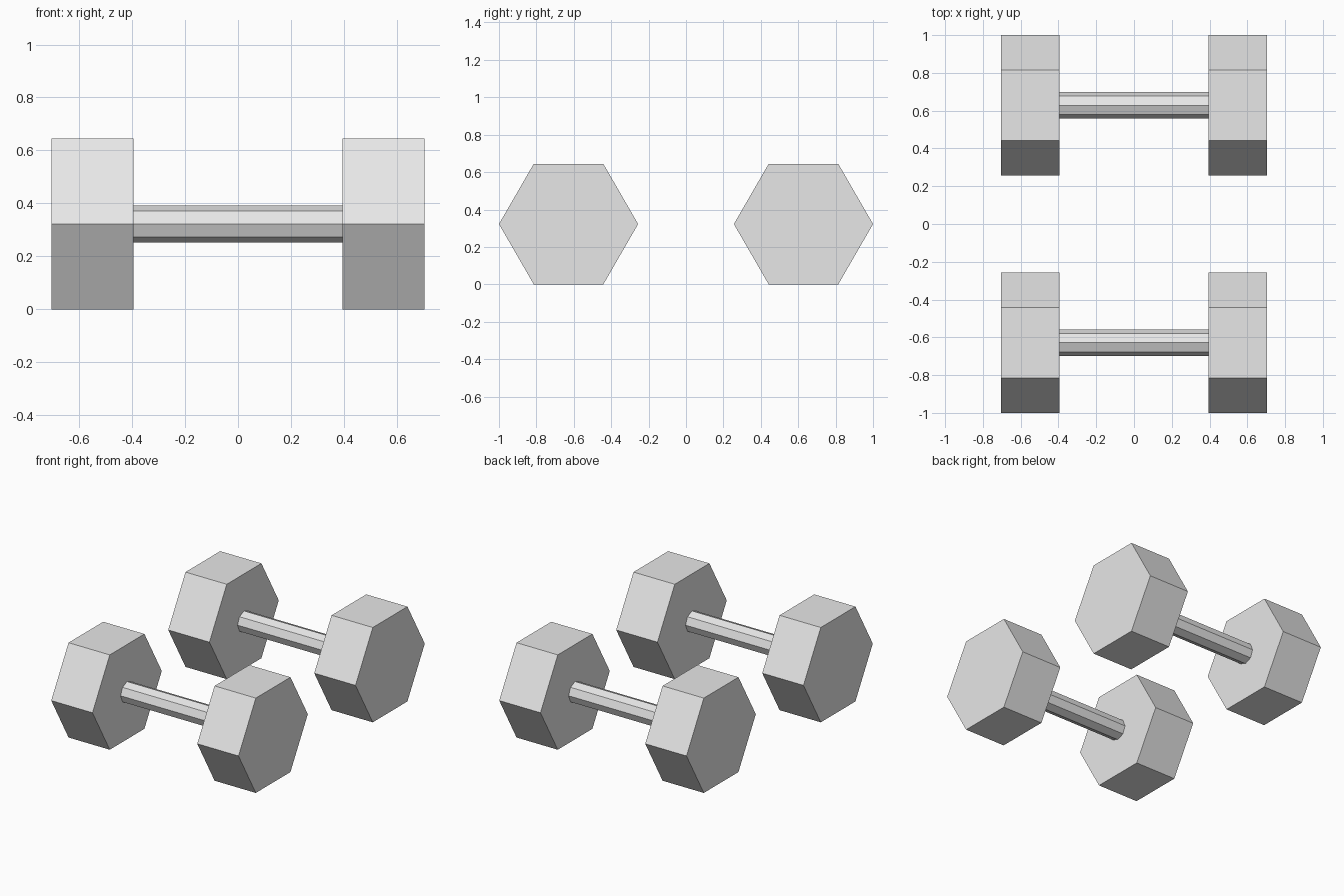
import bpy
import math

default_cube = bpy.data.objects.get("Cube")
if default_cube:
    bpy.data.objects.remove(default_cube, do_unlink=True)

HEAD_RADIUS = 0.372
CENTRE_Y = 1 - HEAD_RADIUS
CENTRE_Z = HEAD_RADIUS * math.cos(math.radians(30))
INNER_X, OUTER_X = 0.394, 0.704

grey = bpy.data.materials.new("light_grey")
grey.use_nodes = True
grey.diffuse_color = (0.8, 0.8, 0.8, 1)
grey.node_tree.nodes["Principled BSDF"].inputs["Base Color"].default_value = grey.diffuse_color


def add_prism(name, sides, radius, x_start, x_end, y):
    """Flat-sided prism lying along x."""
    bpy.ops.mesh.primitive_cylinder_add(
        vertices=sides, radius=radius, depth=x_end - x_start,
        location=((x_start + x_end) / 2, y, CENTRE_Z),
        rotation=(0, math.radians(90), 0))
    part = bpy.context.object
    part.name = name
    part.data.materials.append(grey)


# Two identical dumbbells, one in front of the other
for place, y in (("front", -CENTRE_Y), ("back", CENTRE_Y)):
    # Hexagonal weights
    add_prism(place + "_left_weight", 6, HEAD_RADIUS, INNER_X, OUTER_X, y)
    add_prism(place + "_right_weight", 6, HEAD_RADIUS, -OUTER_X, -INNER_X, y)
    # Octagonal grip, seated slightly into both weights
    add_prism(place + "_handle", 8, 0.07, -INNER_X - 0.01, INNER_X + 0.01, y)
